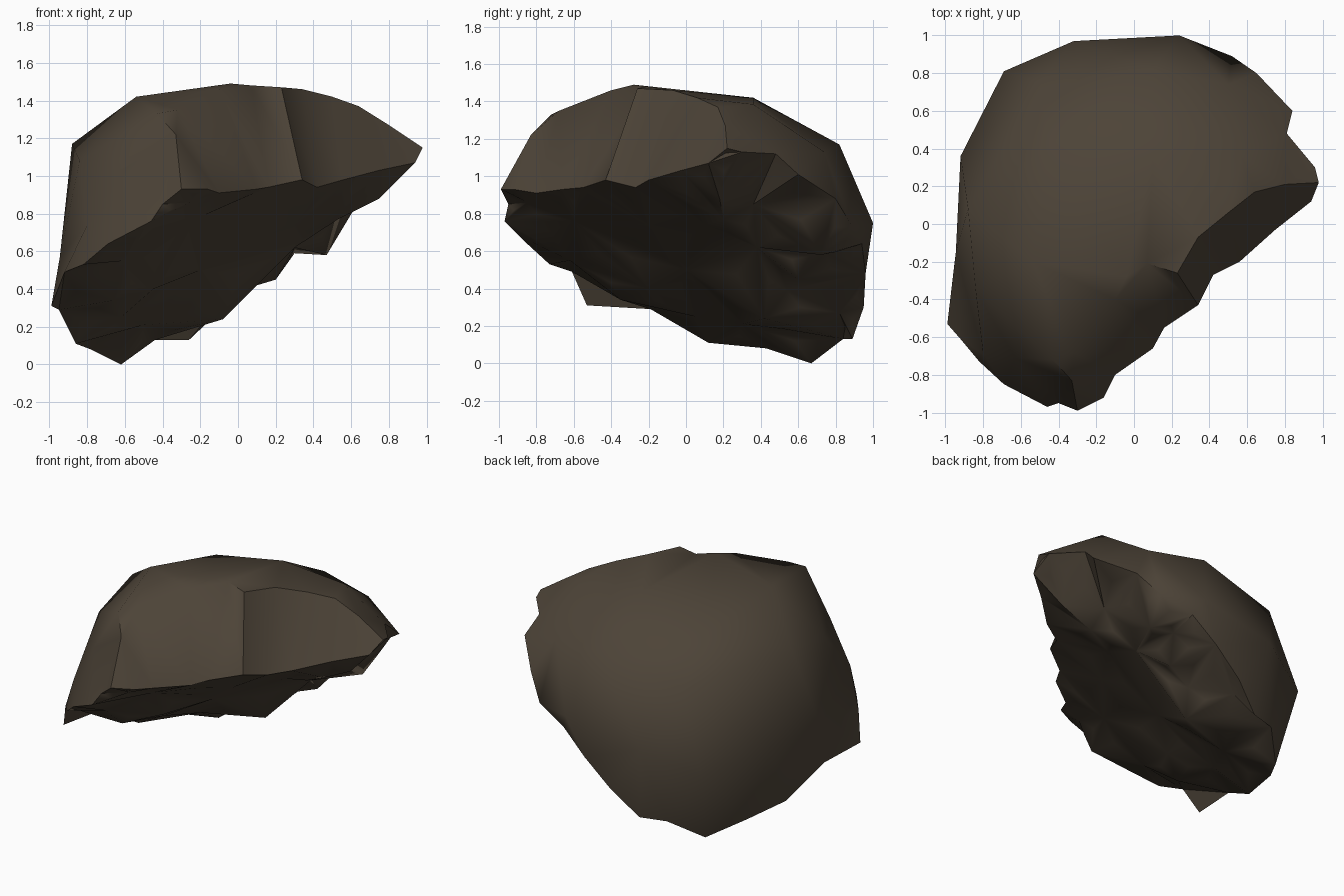
import bpy, bmesh, math, random
from mathutils import Vector
from mathutils.geometry import delaunay_2d_cdt

if "Cube" in bpy.data.objects:
    bpy.data.objects.remove(bpy.data.objects["Cube"])

random.seed(4)
V = Vector

# Left-front lower rim of the dome, left tip to front tip
rim_front = [(-.99,-.53,.31), (-.92,-.61,.49), (-.82,-.73,.53), (-.69,-.85,.64), (-.46,-.97,.76),
             (-.40,-.95,.85), (-.30,-.99,.93)]
# Upper and lower edges of the steep broken wall, front tip to right tip
wall_top = [(-.33,-.83,1.22), (-.32,-.68,1.35), (-.10,-.4,1.46), (.07,-.21,1.48), (.23,-.26,1.47),
            (.34,-.07,1.46), (.5,.06,1.42), (.64,.17,1.37), (.80,.21,1.27)]
wall_low = [(-.16,-.92,.93), (-.10,-.80,.91), (.10,-.66,.93), (.16,-.55,.94), (.34,-.43,.98),
            (.42,-.27,.94), (.56,-.20,.98), (.75,-.03,1.03), (.94,.12,1.07)]
# Back rim, right tip round to the left tip
rim_back = [(.98,.22,1.15), (.96,.30,1.13), (.81,.48,1.12), (.84,.60,1.01), (.65,.80,.88), (.52,.89,.73),
            (.30,.94,.64), (.12,.96,.48), (-.08,.95,.30), (-.26,.89,.13), (-.44,.84,.13),
            (-.62,.67,0), (-.78,.43,.08), (-.86,.12,.11), (-.95,-.19,.29)]
# Broad dome facets
dome_pts = [(-.945,-.15,.57), (-.92,.36,.6), (-.88,.08,1.17), (-.69,.81,.5), (-.32,.97,.65),
            (.24,1.0,.75), (-.54,-.2,1.42), (-.45,.4,1.3), (-.04,-.28,1.49),
            (.1,.36,1.42), (.57,.36,1.385), (.1,.82,1.17), (-.5,.75,1.05), (.5,.74,1.13),
            (-.84,-.35,1.08), (-.80,-.69,.74), (-.63,-.71,1.02), (-.43,-.72,1.33)]
# Ledges and lumps of the broken underside
under_pts = [(.75,.18,.88), (.55,.36,.85), (.53,.2,.77), (.30,.38,.62), (.47,.72,.58), (.30,.75,.59),
             (.2,.6,.45), (0,.54,.39), (-.08,.42,.24), (-.14,.82,.27), (-.45,-.2,.4),
             (-.5,.3,.21), (-.62,.05,.25), (.1,-.2,.74), (-.25,-.6,.76),
             (-.66,-.35,.34), (-.6,-.62,.55), (-.25,-.85,.86), (.3,.1,.74), (-.2,0,.5)]

axis = V((-.547, .42, 1)).normalized()
e1 = axis.orthogonal().normalized()
e2 = axis.cross(e1)


def dome_map(p):            # stereographic, for the dome
    q = (p - V((0, 0, .5))).normalized()
    return V((q.dot(e1), q.dot(e2))) / (1 + q.dot(axis))


def flat_map(p):            # flat, for the underside
    return V((p.dot(e1), p.dot(e2)))


bm = bmesh.new()


def add(pts):
    return [bm.verts.new(p) for p in pts]


def sheet(loop, inner, project):
    """Triangulated skin filling a rim loop through inner points."""
    vs = loop + inner
    out = delaunay_2d_cdt([project(v.co) for v in vs], [], [list(range(len(loop)))], 1, 1e-6)
    made = []
    for f in out[2]:
        ids = [out[3][i][0] for i in f]
        made.append(bm.faces.new([vs[i] for i in ids]))
    return made


front, top, low, back = map(add, (rim_front, wall_top, wall_low, rim_back))

# Underside and dome share the rim; the left tip's side face joins the dome's edge
sheet(front + top + back, add(dome_pts), dome_map)
bm.faces.new((front[0], front[1], back[-1]))
under = sheet(front[1:] + low + back, add(under_pts), flat_map)

# Broken wall between its two edges
a, b = [front[-1]] + top + [back[0]], [front[-1]] + low + [back[0]]
for i in range(len(a) - 1):
    ring = []
    for v in (a[i], a[i + 1], b[i + 1], b[i]):
        if v not in ring:
            ring.append(v)
    bm.faces.new(ring)

# Roughen the underside
for v in bmesh.ops.poke(bm, faces=under)['verts']:
    v.co += axis * random.uniform(-.012, .02)

bmesh.ops.delete(bm, geom=[v for v in bm.verts if not v.link_faces], context='VERTS')
bmesh.ops.recalc_face_normals(bm, faces=bm.faces[:])
me = bpy.data.meshes.new("rock_fragment")
bm.to_mesh(me)
bm.free()
rock = bpy.data.objects.new("rock_fragment", me)
bpy.context.collection.objects.link(rock)

mat = bpy.data.materials.new("dark brown stone")
mat.diffuse_color = (.074, .057, .039, 1)
mat.use_nodes = True
mat.node_tree.nodes["Principled BSDF"].inputs["Base Color"].default_value = mat.diffuse_color
me.materials.append(mat)

bpy.context.view_layer.objects.active = rock
rock.select_set(True)
bpy.ops.object.shade_smooth_by_angle(angle=math.radians(45))
